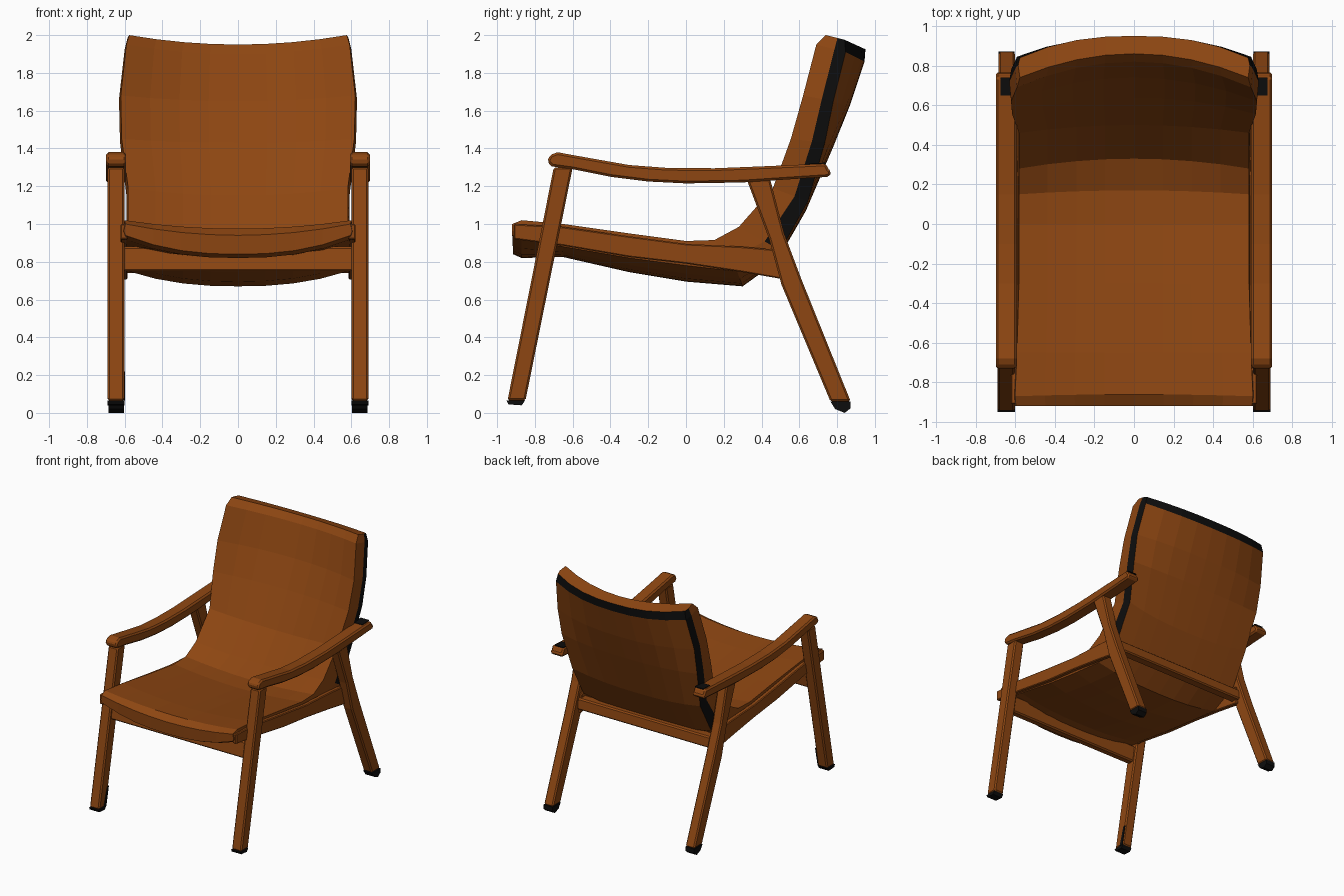
import bpy, bmesh, math


def material(name, rgb):
    m = bpy.data.materials.new(name)
    m.diffuse_color = (*rgb, 1)
    return m


BROWN = material("saddle brown", (0.27, 0.062, 0.006))
BLACK = material("black", (0.004, 0.004, 0.004))


def finish(bm, name, mats, bevel=0.0):
    bmesh.ops.recalc_face_normals(bm, faces=bm.faces[:])
    me = bpy.data.meshes.new(name)
    bm.to_mesh(me)
    bm.free()
    for m in mats:
        me.materials.append(m)
    ob = bpy.data.objects.new(name, me)
    bpy.context.collection.objects.link(ob)
    if bevel:
        b = ob.modifiers.new("soft edges", 'BEVEL')
        b.width, b.segments, b.limit_method = bevel, 1, 'ANGLE'
        b.angle_limit = math.radians(40)
    return ob


def slab(name, profile, x0, x1, mat=BROWN, bevel=0.01):
    """Side (y, z) profile extruded from x0 to x1."""
    bm = bmesh.new()
    a = [bm.verts.new((x0, y, z)) for y, z in profile]
    b = [bm.verts.new((x1, y, z)) for y, z in profile]
    n = len(a)
    bm.faces.new(a)
    bm.faces.new(b[::-1])
    for i in range(n):
        bm.faces.new((a[i], b[i], b[(i + 1) % n], a[(i + 1) % n]))
    return finish(bm, name, [mat], bevel)


# wooden frame and dark feet, once per side
arm = [(-0.735, 1.33), (-0.72, 1.365), (-0.68, 1.38), (-0.6, 1.365), (-0.3, 1.312),
       (-0.1, 1.297), (0.15, 1.295), (0.4, 1.305), (0.74, 1.32), (0.755, 1.29),
       (0.77, 1.28), (0.76, 1.25), (0.6, 1.24), (0.3, 1.22), (0, 1.215), (-0.2, 1.225),
       (-0.4, 1.25), (-0.6, 1.29), (-0.71, 1.305)]
front_leg = [(-0.945, 0.065), (-0.85, 0.065), (-0.60, 1.30), (-0.70, 1.30)]
front_foot = [(-0.95, 0.065), (-0.94, 0.045), (-0.87, 0.04), (-0.852, 0.065)]
rear_leg = [(0.765, 0.06), (0.872, 0.06), (0.61, 0.71), (0.52, 0.95), (0.445, 1.24),
            (0.32, 1.24), (0.44, 0.92), (0.505, 0.68)]
rear_foot = [(0.765, 0.06), (0.79, 0.02), (0.84, 0.0), (0.872, 0.025), (0.872, 0.06)]
rail = [(-0.91, 0.92), (-0.91, 1.0), (-0.65, 0.985), (-0.3, 0.935), (0, 0.895),
        (0.3, 0.88), (0.52, 0.86), (0.53, 0.705), (0.3, 0.745), (0, 0.79), (-0.3, 0.825),
        (-0.65, 0.885)]
for side, s in (("left", -1), ("right", 1)):
    slab(side + "_armrest", arm, s * 0.592, s * 0.698, bevel=0.012)
    slab(side + "_front_leg", front_leg, s * 0.602, s * 0.69)
    slab(side + "_front_foot", front_foot, s * 0.602, s * 0.69, BLACK, 0)
    slab(side + "_rear_leg", rear_leg, s * 0.602, s * 0.685)
    slab(side + "_rear_foot", rear_foot, s * 0.604, s * 0.685, BLACK, 0)
    slab(side + "_seat_rail", rail, s * 0.585, s * 0.622, bevel=0.006)
    # dark mark on top of the armrest's rear end
    slab(side + "_armrest_mark", [(0.65, 1.317), (0.65, 1.321), (0.74, 1.325), (0.74, 1.318)],
         s * 0.598, s * 0.675, BLACK, 0)
# dark scuff on the inner face of one front leg
slab("leg_scuff", [(-0.885, 0.065), (-0.855, 0.065), (-0.822, 0.22), (-0.84, 0.22)],
     -0.598, -0.604, BLACK, 0)

# cross bars
slab("front_crossbar", [(-0.79, 0.75), (-0.73, 0.75), (-0.71, 0.88), (-0.77, 0.88)], -0.61, 0.61)
slab("rear_crossbar", [(0.47, 0.74), (0.55, 0.74), (0.54, 0.83), (0.46, 0.83)], -0.61, 0.61)

# padded sling: half width, then (y, z) of edge top, edge under, centre top, centre under
stations = [
    (0.605, -0.92, 1.00, -0.92, 0.94, -0.92, 0.94, -0.915, 0.84),
    (0.61, -0.87, 1.02, -0.87, 0.92, -0.86, 0.975, -0.87, 0.82),
    (0.60, -0.65, 1.00, -0.65, 0.88, -0.65, 0.955, -0.65, 0.825),
    (0.59, -0.30, 0.95, -0.30, 0.82, -0.30, 0.91, -0.30, 0.745),
    (0.59, 0.00, 0.91, 0.00, 0.78, 0.00, 0.87, 0.00, 0.695),
    (0.59, 0.15, 0.915, 0.27, 0.75, 0.17, 0.87, 0.30, 0.67),
    (0.59, 0.28, 0.985, 0.50, 0.86, 0.33, 0.93, 0.48, 0.80),
    (0.59, 0.46, 1.19, 0.645, 1.12, 0.50, 1.15, 0.635, 1.07),
    (0.625, 0.555, 1.45, 0.735, 1.43, 0.64, 1.43, 0.78, 1.41),
    (0.63, 0.62, 1.68, 0.78, 1.65, 0.74, 1.65, 0.865, 1.62),
    (0.60, 0.69, 1.95, 0.845, 1.91, 0.82, 1.90, 0.945, 1.86),
    (0.585, 0.74, 2.00, 0.84, 1.975, 0.86, 1.95, 0.95, 1.925),
]
N = 8
us = [-1 + 2 * i / N for i in range(N + 1)]
bm = bmesh.new()
rings = []
for w, ty, tz, by, bz, cty, ctz, cby, cbz in stations:
    ring = []
    for u in us:                                   # sitting side
        k = 1 - u * u
        ring.append((u * w * 0.985, ty + (cty - ty) * k, tz + (ctz - tz) * k))
    my, mz = ty + (by - ty) * 0.62, tz + (bz - tz) * 0.62
    ring.append((w, my, mz))
    for u in reversed(us):                         # underside and back
        k = 1 - abs(u) ** 2.4
        ring.append((u * w * 0.985, by + (cby - by) * k, bz + (cbz - bz) * k))
    ring.append((-w, my, mz))
    rings.append([bm.verts.new(p) for p in ring])

M = len(rings[0])
for j in range(len(rings) - 1):
    for i in range(M):
        k = (i + 1) % M
        f = bm.faces.new((rings[j][i], rings[j][k], rings[j + 1][k], rings[j + 1][i]))
        rear_edge = i in (N + 1, 2 * N + 2) and j >= 6      # piping down the sides
        top_rim = N + 1 < i < 2 * N + 2 and j == len(rings) - 2
        f.material_index = 1 if rear_edge or top_rim else 0
for r in (rings[0], rings[-1]):                    # close both ends
    top, bot = r[:N + 1], r[N + 2:2 * N + 3][::-1]
    for i in range(N):
        bm.faces.new((top[i], top[i + 1], bot[i + 1], bot[i]))
    bm.faces.new((top[N], r[N + 1], bot[N]))
    bm.faces.new((top[0], bot[0], r[-1]))
finish(bm, "seat_and_back_sling", [BROWN, BLACK])
